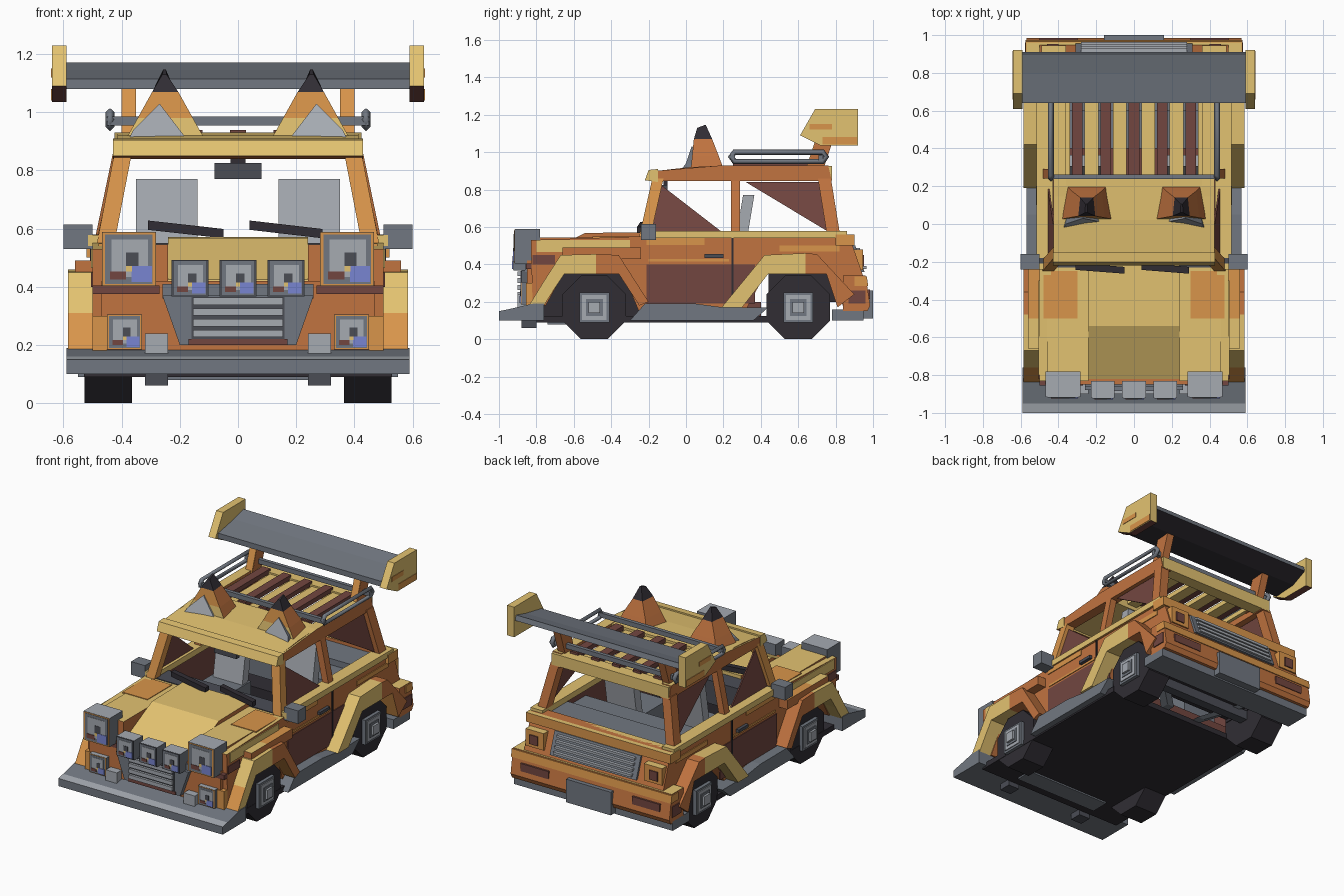
import bpy, bmesh, math

if "Cube" in bpy.data.objects:
    bpy.data.objects.remove(bpy.data.objects["Cube"])


def mat(name, r, g, b):
    m = bpy.data.materials.new(name)
    m.diffuse_color = tuple((c / 255) ** 2.2 for c in (r, g, b)) + (1,)
    m.use_nodes = True
    m.node_tree.nodes["Principled BSDF"].inputs["Base Color"].default_value = m.diffuse_color
    return m


YEL = mat("yellow", 226, 193, 112)
ORA = mat("orange", 192, 115, 66)
AMB = mat("amber", 216, 148, 76)
BRN = mat("brown", 114, 72, 66)
LGR = mat("light grey", 164, 169, 176)
MGR = mat("mid grey", 113, 119, 128)
DGR = mat("dark grey", 76, 78, 86)
BLK = mat("near black", 52, 49, 55)
BLU = mat("blue", 120, 132, 208)


def loft(name, a, b, mats, mirror=False, rule=None):
    """Closed solid between two outlines with equal point counts."""
    bm = bmesh.new()
    va, vb = [bm.verts.new(p) for p in a], [bm.verts.new(p) for p in b]
    bm.faces.new(va)
    bm.faces.new(vb[::-1])
    for i in range(len(a)):
        j = (i + 1) % len(a)
        bm.faces.new((va[i], va[j], vb[j], vb[i]))
    bmesh.ops.recalc_face_normals(bm, faces=bm.faces)
    bm.normal_update()
    for f in bm.faces:
        f.material_index = rule(f.normal, f.calc_center_median()) if rule else 0
    me = bpy.data.meshes.new(name)
    bm.to_mesh(me)
    bm.free()
    for m in mats if isinstance(mats, list) else [mats]:
        me.materials.append(m)
    ob = bpy.data.objects.new(name, me)
    bpy.context.collection.objects.link(ob)
    if mirror:
        ob.modifiers.new("mirror", "MIRROR").use_mirror_merge = False


def prism(name, yz, x0, x1, mats, mirror=False, rule=None):
    loft(name, [(x0, y, z) for y, z in yz], [(x1, y, z) for y, z in yz], mats, mirror, rule)


def box(name, x0, x1, y0, y1, z0, z1, mats, mirror=False, rule=None):
    prism(name, [(y0, z0), (y1, z0), (y1, z1), (y0, z1)], x0, x1, mats, mirror, rule)


def post(name, p, q, hx, hy, mats, mirror=True):
    """Leaning bar with level ends."""
    r = [(-hx, -hy), (hx, -hy), (hx, hy), (-hx, hy)]
    loft(name, *[[(c[0] + u, c[1] + v, c[2]) for u, v in r] for c in (p, q)], mats, mirror)


def top(n, c):
    return int(n.z > .5)


# Lower body: sides with wheel openings, hood, nose, floor
prism("body_side", [(-.82, .18), (-.83, .53), (-.24, .55), (.86, .55), (.94, .33), (.95, .15), (.85, .15),
                    (.77, .36), (.43, .36), (.3, .12), (-.24, .12), (-.34, .36), (-.65, .36), (-.75, .18)],
      .44, .5, [ORA, YEL, BRN], True, lambda n, c: 1 if n.z > .8 else 2 if n.x < -.5 else 0)
box("engine_bay", -.36, .36, -.8, -.24, .12, .4, BLK)
box("rear_wheel_well", .36, .46, .44, .84, .2, .48, BLK, True)
box("hood_side", .24, .46, -.83, -.22, .37, .545, [ORA, YEL], True, top)
prism("hood_centre", [(-.83, .37), (-.82, .425), (-.54, .568), (-.22, .572), (-.22, .37)], -.24, .24, [YEL, ORA],
      rule=lambda n, c: int(abs(n.x) > .5))
box("hood_patch", .3, .48, -.5, -.25, .54, .549, AMB, True)
box("fender_shoulder", .45, .56, -.5, -.24, .43, .49, [ORA, AMB], True, top)
box("fender_shoulder_front", .45, .56, -.66, -.5, .43, .49, [ORA, YEL], True, top)
box("nose", -.47, .47, -.85, -.8, .17, .42, ORA)
box("nose_brown_band", .27, .5, -.856, -.82, .375, .405, BRN, True)
box("nose_amber_corner", .45, .5, -.856, -.82, .18, .3, AMB, True)
box("floor_pan", -.53, .53, -.8, .44, .09, .125, BLK)
box("front_skid", -.3, .3, -.74, -.62, .08, .1, MGR)
box("rear_floor_pan", -.36, .36, .44, .92, .22, .3, BLK)
box("cargo_deck", -.44, .44, .4, .68, .4, .5, MGR)
box("cabin_floor", -.44, .44, -.24, .4, .12, .2, BRN)
box("cargo_shelf", -.44, .44, .6, .84, .47, .54, MGR)

# Door paint, waist rail and handles
box("waist_rail", .43, .515, -.24, .86, .54, .578, [AMB, YEL], True, lambda n, c: 0 if n.z < -.5 else 1)
for tag, y0, y1, z0, z1, m in (("door_lower", -.21, .37, .19, .4, BRN), ("door_line", -.2, .23, .415, .428, AMB),
                               ("door_upper", -.21, .1, .505, .54, AMB), ("quarter", .5, .82, .47, .5, AMB),
                               ("fender", -.8, -.3, .465, .53, YEL), ("fender_low", -.82, -.7, .4, .45, BRN)):
    box(tag + "_paint", .495, .505, y0, y1, z0, z1, m, True)
box("door_seam", .495, .508, .243, .253, .18, .54, BLK, True)
box("door_handle", .5, .52, .1, .2, .435, .455, DGR, True)
prism("running_board", [(-.3, .1), (.36, .1), (.44, .17), (.2, .17), (.05, .19), (-.22, .19)], .46, .57, MGR, True)


# Wheel arches and wheels
def arch(tag, inner, outer, mats):
    for i, m in enumerate(mats):
        prism("%s_arch_%d" % (tag, i), [inner[i], inner[i + 1], outer[i + 1], outer[i]], .46, .585, [m, AMB], True,
              lambda n, c: int(n.y < -.5 and c.z < .27))


arch("front", [(-.76, .18), (-.7, .275), (-.65, .35), (-.48, .35), (-.36, .35), (-.25, .18)],
     [(-.84, .18), (-.76, .31), (-.67, .45), (-.48, .455), (-.36, .45), (-.2, .2)], [YEL, YEL, YEL, ORA, ORA])
arch("rear", [(.3, .17), (.44, .35), (.64, .35), (.75, .35), (.81, .17)],
     [(.19, .17), (.42, .45), (.64, .46), (.7, .455), (.9, .24)], [YEL, YEL, ORA, ORA])


def ring(y, r):
    return [(y + r * math.cos(math.pi * (k + .5) / 4), .17 + r * math.sin(math.pi * (k + .5) / 4)) for k in range(8)]


for tag, y in (("front", -.49), ("rear", .6)):
    prism(tag + "_tyre", ring(y, .184), .365, .528, BLK, True)
    for part, s, x, m in (("rim", .08, .55, MGR), ("rim_face", .066, .556, LGR),
                          ("rim_recess", .045, .561, MGR), ("hub", .03, .575, LGR)):
        box(tag + "_" + part, .5, x, y - s, y + s, .17 - s, .17 + s, m, True)
    box(tag + "_axle", -.4, .4, y - .03, y + .03, .14, .2, DGR)
post("rear_suspension_arm", (.12, .46, .12), (.3, .62, .2), .025, .03, MGR)

# Front bumper, tow blocks, grille
prism("front_bumper", [(-1, .1), (-.76, .1), (-.76, .19), (-.82, .19), (-.95, .16), (-1, .15)], -.59, .59, [MGR, LGR],
      rule=lambda n, c: int(n.z > .5 and c.y < -.96))
box("bumper_hook", .24, .32, -.88, -.8, .06, .11, DGR, True)
box("tow_block", .24, .32, -.9, -.82, .17, .24, LGR, True)
loft("grille_surround", [(-.2, -.88, .2), (.2, -.88, .2), (.26, -.88, .37), (-.26, -.88, .37)],
     [(-.2, -.82, .2), (.2, -.82, .2), (.26, -.82, .37), (-.26, -.82, .37)], MGR)
box("grille_recess", -.16, .16, -.885, -.87, .22, .365, DGR)
box("grille_lower_trim", -.17, .17, -.886, -.87, .2, .22, BRN)
for i in range(4):
    box("grille_slat_%d" % i, -.155, .155, -.9, -.87, .227 + i * .037, .252 + i * .037, LGR)
box("lamp_bar", -.26, .26, -.86, -.82, .36, .41, MGR)


# Lamps: housing, frame, lens and coloured reflector panes
def lamp(tag, x, z, s, y0, y1, frame):
    box(tag + "_housing", x - s, x + s, y0, y1, z - s, z + s, [MGR, LGR], rule=top)
    for part, u0, u1, v0, v1, lift, m in (
            ("frame", -.98, .98, -.98, .98, .002, frame), ("rim", -.88, .88, -.92, .92, .004, MGR),
            ("lens", -.65, .7, -.65, .72, .006, LGR), ("core", -.1, .35, -.25, .25, .008, DGR),
            ("brown_pane", -.7, -.1, -.75, -.45, .009, BRN), ("yellow_pane", -.1, .12, -.45, -.25, .009, YEL),
            ("blue_pane", .1, .85, -.85, -.25, .009, BLU)):
        box(tag + "_" + part, x + u0 * s, x + u1 * s, y0 - lift, y0, z + v0 * s, z + v1 * s, m)


for side, sx in (("left", -1), ("right", 1)):
    lamp(side + "_headlamp", sx * .375, .495, .093, -.915, -.78, AMB)
    lamp(side + "_low_lamp", sx * .39, .245, .06, -.88, -.8, AMB)
for i in (-1, 0, 1):
    lamp("spot_lamp_%d" % (i + 1), i * .165, .43, .063, -.92, -.83, DGR)

# Tail: tailgate, vent, tail lamps, bumper, plate
prism("tailgate", [(.8, .3), (.8, .56), (.87, .56), (.95, .33), (.95, .3)], -.5, .5, ORA)
box("tail_ledge", -.52, .52, .8, .9, .5, .56, [AMB, YEL], rule=top)
prism("tail_vent", [(.85, .36), (.85, .5), (.905, .5), (.955, .36)], -.31, .31, MGR)
for i in range(4):
    y = .956 - i * .0115
    box("tail_vent_slat_%d" % i, -.28, .28, y - .03, y + .008, .375 + i * .032, .391 + i * .032, LGR)
box("tail_lamp", .36, .49, .88, .945, .37, .48, [AMB, YEL], True, top)
box("tail_lamp_pane", .4, .46, .93, .952, .39, .45, BRN, True)
prism("rear_bumper", [(.84, .15), (.84, .34), (.96, .34), (.985, .18), (.97, .15)], -.57, .57, [ORA, YEL], rule=top)
prism("rear_bumper_stripe", [(.9, .285), (.9, .335), (.967, .335), (.974, .285)], -.575, .575, AMB)
box("rear_bumper_patch", .3, .5, .955, .984, .215, .265, BRN, True)
box("rear_bumper_side_patch", .565, .576, .87, .96, .19, .26, BRN, True)
box("rear_skid", -.57, .57, .78, .95, .1, .16, MGR)
box("rear_plate", -.16, .16, .95, 1, .11, .26, MGR)

# Cabin: pillars, partial window panels, roof
post("front_pillar", (.455, -.22, .55), (.395, -.15, .86), .03, .03, AMB)
post("middle_pillar", (.465, .265, .55), (.4, .265, .86), .022, .025, ORA)
post("rear_pillar", (.465, .79, .55), (.4, .74, .86), .03, .035, ORA)
for tag, tri in (("front", [(-.14, .83), (-.18, .575), (.19, .575)]), ("rear", [(.32, .84), (.72, .84), (.76, .575)])):
    loft(tag + "_window_panel", *[[(.462 - (z - .55) * .2 - d, y, z) for y, z in tri] for d in (0, .008)], BRN, True)
prism("roof_panel", [(-.21, .85), (-.2, .895), (.02, .92), (.25, .93), (.25, .86)], -.415, .415, [ORA, YEL],
      rule=lambda n, c: 0 if abs(n.x) > .5 else 1)
prism("roof_visor", [(-.22, .85), (-.2, .905), (-.15, .91), (-.15, .84)], -.43, .43, [YEL, ORA],
      rule=lambda n, c: int(n.z < -.5))
prism("roof_side_rail", [(-.16, .845), (.78, .845), (.76, .93), (.2, .93), (-.16, .9)], .36, .425, [ORA, YEL], True, top)
box("roof_rear_beam", -.42, .42, .7, .78, .85, .925, YEL)
for i in range(-5, 6):
    w, dz = ((.028, .025), (.036, 0))[i % 2]
    box("roof_slat_%d" % (i + 5), i * .075 - w, i * .075 + w, .25, .72, .885 + dz, .915 + dz, (BRN, YEL)[i % 2])

# Roof rack: side loops and cross bars
curve = bpy.data.curves.new("rack_loop", "CURVE")
curve.dimensions, curve.bevel_depth, curve.bevel_resolution = "3D", .016, 0
spl = curve.splines.new("POLY")
pts = [(.26, .95), (.73, .95), (.75, .975), (.73, 1), (.26, 1), (.24, .975)]
spl.points.add(len(pts) - 1)
for p, (y, z) in zip(spl.points, pts):
    p.co = (.44, y, z, 1)
spl.use_cyclic_u = True
curve.materials.append(MGR)
loop = bpy.data.objects.new("rack_loop", curve)
bpy.context.collection.objects.link(loop)
loop.modifiers.new("mirror", "MIRROR")
for i, y in enumerate((.25, .72)):
    box("rack_cross_bar_%d" % i, -.45, .45, y - .012, y + .012, .955, .985, MGR)

# Ears: tapered sections, steep in front, with dark tip and grey inner fan
levels = [[(x0, y0, zf), (x1, y0, zf), (x2, y1, zb), (x3, y1, zb)] for x0, x1, x2, x3, y0, y1, zf, zb in (
    (.11, .39, .36, .14, .025, .205, .9, .9), (.155, .345, .33, .17, .033, .175, .98, .98),
    (.205, .295, .285, .215, .042, .14, 1.07, 1.07), (.245, .26, .257, .248, .06, .105, 1.13, 1.147))]
loft("ear_base", levels[0], levels[1], [ORA, YEL], True, lambda n, c: int(n.y < -.5))
loft("ear_middle", levels[1], levels[2], [ORA, AMB], True, lambda n, c: int(n.y < -.5))
loft("ear_tip", levels[2], levels[3], BLK, True)
loft("ear_inner", [(.17, .01, .9), (.38, -.03, .9), (.36, 0, .94), (.27, .03, 1.03)],
     [(.19, .08, .9), (.36, .08, .9), (.34, .08, .94), (.26, .08, 1.02)], [LGR, MGR], True, lambda n, c: int(n.x > .4))

# Rear wing
prism("wing_blade", [(.64, 1.08), (.64, 1.115), (.8, 1.145), (.9, 1.172), (.91, 1.14), (.8, 1.09)], -.595, .595,
      [MGR, BLK], rule=lambda n, c: int(n.z < -.4))
prism("wing_end_plate", [(.61, 1.09), (.69, 1.23), (.92, 1.23), (.92, 1.035), (.72, 1.035)], .59, .64,
      [YEL, BRN], True, lambda n, c: int(n.z < -.3))
box("wing_end_paint", .632, .643, .73, .915, 1.04, 1.08, AMB, True)
box("wing_end_patch", .632, .643, .66, .78, 1.12, 1.15, AMB, True)
post("wing_strut", (.375, .68, .88), (.375, .76, 1.12), .025, .045, ORA)
post("wing_strut_front", (.375, .635, .88), (.375, .715, 1.12), .024, .005, AMB)

# Side mirrors, wipers, inside mirror
box("side_mirror", .5, .6, -.24, -.16, .53, .615, MGR, True)
box("side_mirror_arm", .44, .52, -.21, -.18, .55, .58, DGR, True)
for i, (a, b) in enumerate(((-.31, -.05), (.04, .29))):
    loft("wiper_%d" % i, *[[(x, y + u, z + v) for u, v in ((-.018, -.016), (.018, -.016), (.018, .016), (-.018, .016))]
                           for x, y, z in ((a, -.225, .612), (b, -.245, .583))], BLK)
box("inside_mirror", -.08, .08, -.13, -.1, .77, .825, DGR)
box("inside_mirror_stem", -.025, .025, -.12, -.1, .82, .86, BLK)

# Interior: dashboard, seats
box("dashboard", -.43, .43, -.23, -.1, .4, .55, DGR)
box("seat_base", .13, .37, .0, .32, .2, .4, MGR, True)
post("seat_back", (.245, .27, .38), (.245, .335, .77), .105, .03, LGR)
